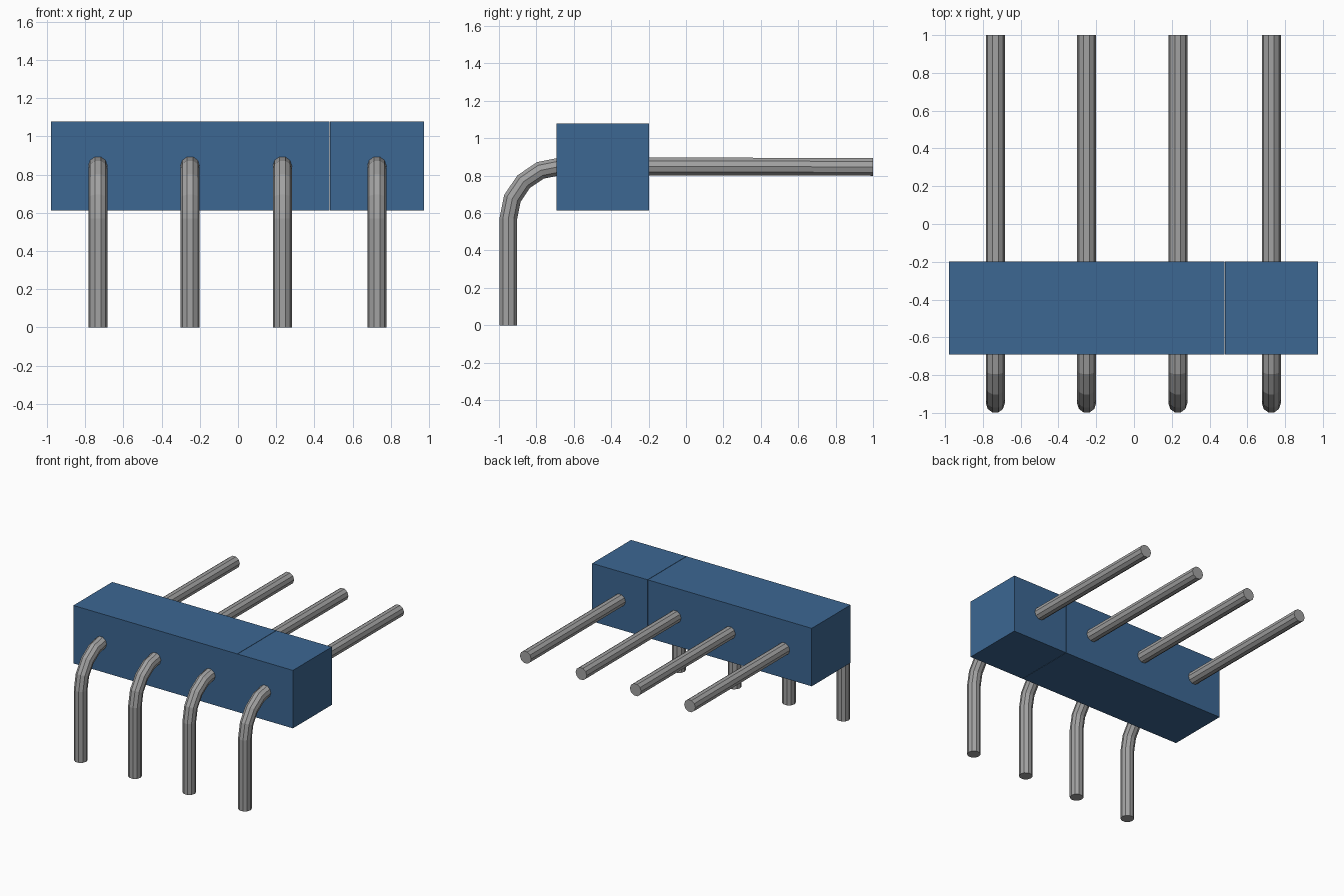
import bpy, bmesh
from math import cos, sin, pi
from mathutils import Vector

old = bpy.data.objects.get("Cube")
if old:
    bpy.data.objects.remove(old, do_unlink=True)


def material(name, rgb):
    mat = bpy.data.materials.new(name)
    mat.use_nodes = True
    mat.diffuse_color = (*rgb, 1)
    mat.node_tree.nodes["Principled BSDF"].inputs["Base Color"].default_value = (*rgb, 1)
    return mat


def add_object(name, bm, mat):
    bmesh.ops.recalc_face_normals(bm, faces=bm.faces)
    mesh = bpy.data.meshes.new(name)
    bm.to_mesh(mesh)
    bm.free()
    mesh.materials.append(mat)
    obj = bpy.data.objects.new(name, mesh)
    bpy.context.collection.objects.link(obj)
    return obj


BLUE = material("blue plastic", (0.045, 0.135, 0.29))
GREY = material("grey metal", (0.36, 0.36, 0.36))

SIDES, RADIUS = 10, 0.05
BEND, BEND_Y, BEND_Z = 0.28, -0.67, 0.57

# Pin centre line: upright leg, quarter bend in four steps, long straight tail
stations = [(-0.95, 0.0, 0.0)]
for i in range(5):
    a = i * pi / 8
    stations.append((BEND_Y - BEND * cos(a), BEND_Z + BEND * sin(a), a))
stations.append((1.0, 0.847, pi / 2))


def pin(name, x):
    bm = bmesh.new()
    rings = []
    for y, z, a in stations:
        outward = Vector((0, -cos(a), sin(a)))
        ring = []
        for k in range(SIDES):
            t = 2 * pi * k / SIDES
            offset = Vector((cos(t), 0, 0)) + outward * sin(t)
            ring.append(bm.verts.new(Vector((x, y, z)) + offset * RADIUS))
        rings.append(ring)
    for lower, upper in zip(rings, rings[1:]):
        for k in range(SIDES):
            n = (k + 1) % SIDES
            bm.faces.new((lower[k], lower[n], upper[n], upper[k]))
    bm.faces.new(rings[0])
    bm.faces.new(rings[-1])
    return add_object(name, bm, GREY)


def housing(name, x):
    bm = bmesh.new()
    bmesh.ops.create_cube(bm, size=1)
    bmesh.ops.scale(bm, verts=bm.verts, vec=(0.492, 0.494, 0.466))
    bmesh.ops.translate(bm, verts=bm.verts, vec=(x, -0.445, 0.846))
    return add_object(name, bm, BLUE)


# One housing block around each pin
for i, x in enumerate((-0.734, -0.251, 0.232, 0.727), 1):
    pin(f"bent_pin_{i}", x)
    housing(f"housing_block_{i}", x)
